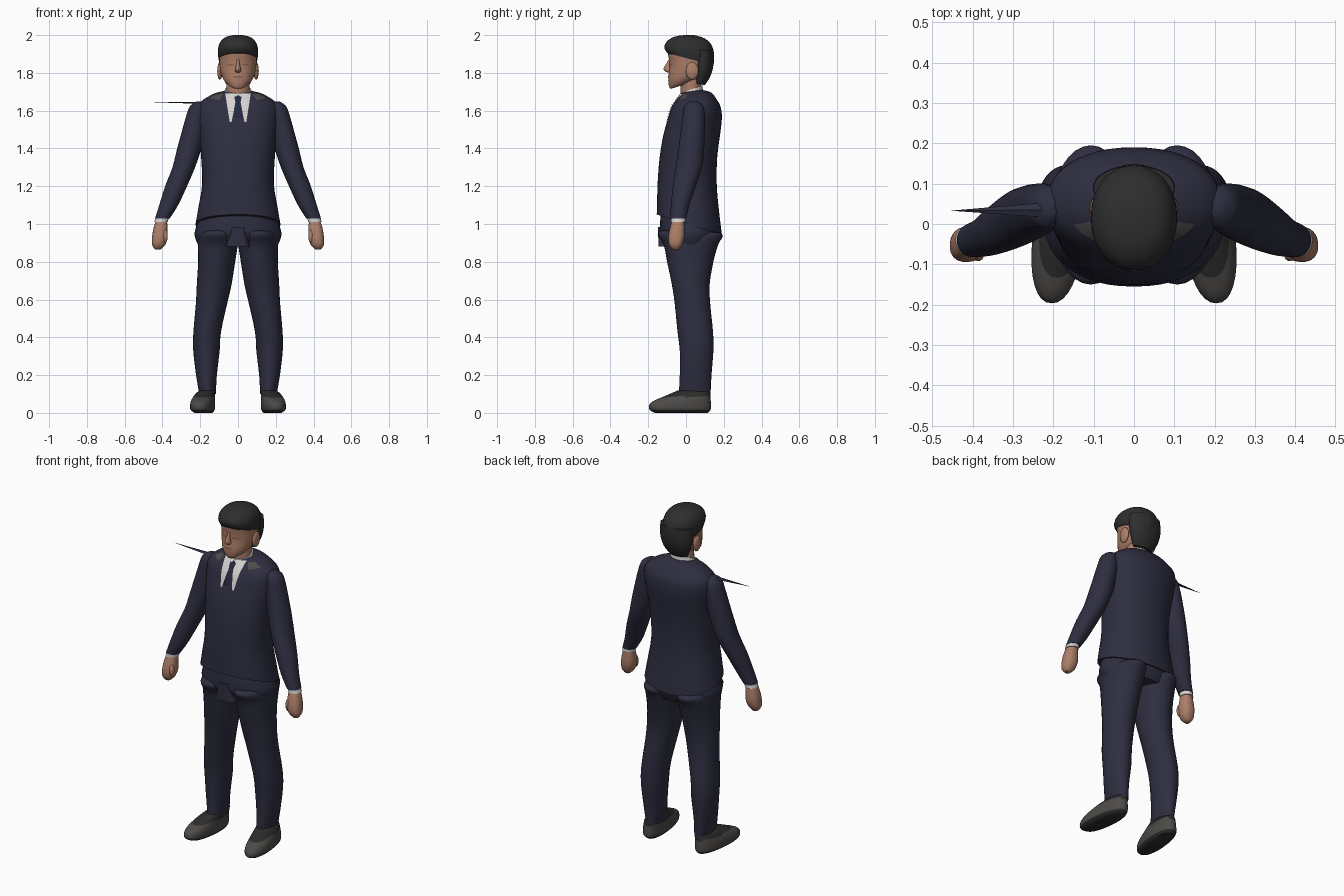
import bpy
import bmesh
import math
from mathutils import Vector
from mathutils.bvhtree import BVHTree

default_cube = bpy.data.objects.get("Cube")
if default_cube:
    bpy.data.objects.remove(default_cube, do_unlink=True)


def make_material(name, red, green, blue):
    material = bpy.data.materials.new(name)
    material.use_nodes = True
    color = (red, green, blue, 1)
    material.diffuse_color = color
    material.node_tree.nodes["Principled BSDF"].inputs["Base Color"].default_value = color
    return material


suit = make_material("navy suit", .027, .027, .052)
tie_blue = make_material("tie navy", .018, .021, .05)
skin = make_material("skin", .42, .21, .14)
skin_dark = make_material("skin shade", .27, .12, .08)
hair_black = make_material("hair", .026, .027, .026)
white = make_material("shirt white", .66, .65, .63)
shoe_grey = make_material("shoe grey", .075, .07, .065)
shoe_black = make_material("shoe black", .025, .025, .024)


def finish(name, bm, *materials, angle=50):
    """Turn a bmesh into a smooth object with sharp creases."""
    bmesh.ops.recalc_face_normals(bm, faces=bm.faces[:])
    mesh = bpy.data.meshes.new(name)
    bm.to_mesh(mesh)
    bm.free()
    for material in materials:
        mesh.materials.append(material)
    for polygon in mesh.polygons:
        polygon.use_smooth = True
    mesh.set_sharp_from_angle(angle=math.radians(angle))
    obj = bpy.data.objects.new(name, mesh)
    bpy.context.collection.objects.link(obj)
    return obj


def blend(a, b, c, d, t):
    """Catmull-Rom blend between b and c."""
    return b + t / 2 * (c - a + t * (2 * a - 5 * b + 4 * c - d + t * (3 * (b - c) + d - a)))


def loft(name, rows, *materials, side=1, steps=3, power=1, skew=0, count=32):
    """Skin oval rings given as centre x, half width, front y, back y, front z, back z."""
    rows = [row if len(row) == 6 else (*row, row[-1]) for row in rows]
    padded = [rows[0], *rows, rows[-1]]
    smooth_rows = []
    for i in range(len(rows) - 1):
        for step in range(steps):
            smooth_rows.append([blend(*v, step / steps) for v in zip(*padded[i:i + 4])])
    smooth_rows.append(rows[-1])
    bm = bmesh.new()
    rings = []
    for cx, half, front, back, z_front, z_back in smooth_rows:
        ring = []
        for k in range(count):
            a = math.tau * k / count
            c, s = (math.copysign(abs(f(a)) ** power, f(a)) for f in (math.cos, math.sin))
            y = (front + back) / 2 + s * (back - front) / 2
            z = z_front + (z_back - z_front) * (s + 1) / 2
            ring.append(bm.verts.new((side * (cx + half * c + skew * y), y, z)))
        rings.append(ring)
    for low, high in zip(rings, rings[1:]):
        for k in range(count):
            n = (k + 1) % count
            bm.faces.new((low[k], low[n], high[n], high[k]))
    bm.faces.new(rings[0])
    bm.faces.new(rings[-1])
    return finish(name, bm, *materials)


def ball(name, center, size, material):
    bm = bmesh.new()
    bmesh.ops.create_uvsphere(bm, u_segments=16, v_segments=10, radius=1)
    for vert in bm.verts:
        vert.co = Vector(center) + vert.co * Vector(size)
    return finish(name, bm, material)


def patch(name, target, corners, material, side=1, lift=.004, n=8):
    """Lay a four-cornered plate on the front of another part."""
    tree = BVHTree.FromPolygons([v.co for v in target.data.vertices],
                                [p.vertices for p in target.data.polygons])
    a, b, c, d = (Vector(corner) for corner in corners)
    bm = bmesh.new()
    grid = []
    for i in range(n + 1):
        for j in range(n + 1):
            x, z = a.lerp(b, i / n).lerp(d.lerp(c, i / n), j / n)
            hit = tree.ray_cast(Vector((side * x, -1, z)), Vector((0, 1, 0)))[0]
            y = hit.y if hit else 0
            grid.append(bm.verts.new((side * x, y - lift, z)))
    for i in range(n):
        for j in range(n):
            k = i * (n + 1) + j
            bm.faces.new((grid[k], grid[k + 1], grid[k + n + 2], grid[k + n + 1]))
    obj = finish(name, bm, material)
    if sum(p.normal.y for p in obj.data.polygons) > 0:
        obj.data.flip_normals()
    return obj


# Jacket body, with a hem that drops towards the back
jacket = loft("jacket", [
    (0, .225, -.155, .19, 1.05, .945), (0, .21, -.153, .177, 1.12, 1.05),
    (0, .19, -.15, .163, 1.22, 1.2), (0, .195, -.14, .165, 1.35),
    (0, .205, -.12, .18, 1.47), (0, .215, -.095, .19, 1.56),
    (0, .213, -.075, .183, 1.62), (0, .188, -.052, .165, 1.655),
    (0, .13, -.032, .135, 1.682, 1.695), (0, .075, -.025, .085, 1.695, 1.71)],
    suit, power=.9, count=48)

# Trouser seat and fly
loft("trouser_seat", [
    (0, .19, -.13, .16, 1.08), (0, .22, -.138, .172, 1.0, .98),
    (0, .23, -.135, .175, .94), (0, .21, -.1, .15, .885)], suit)
loft("trouser_fly", [(0, .065, -.146, 0, .88), (0, .035, -.148, 0, .985)],
     suit, steps=1, power=.5)

# Neck, collar and head
loft("neck", [(0, .064, -.028, .08, 1.66), (0, .06, -.03, .08, 1.77)], skin)
loft("shirt_collar", [(0, .078, -.036, .092, 1.67, 1.69),
                      (0, .069, -.032, .086, 1.69, 1.735)], white)
head = loft("head", [
    (0, .028, -.082, -.035, 1.715, 1.73), (0, .05, -.09, .01, 1.73, 1.74),
    (0, .074, -.094, .06, 1.76), (0, .088, -.092, .1, 1.79),
    (0, .096, -.088, .12, 1.83), (0, .099, -.09, .13, 1.87),
    (0, .1, -.095, .13, 1.91), (0, .085, -.08, .115, 1.95)], skin)
loft("nose", [(0, .012, -.1, -.07, 1.803), (0, .017, -.114, -.07, 1.812),
              (0, .014, -.118, -.07, 1.825), (0, .009, -.104, -.07, 1.85),
              (0, .008, -.088, -.07, 1.875)], skin, count=16)
patch("mouth", head, [(-.03, 1.773), (.03, 1.773), (.024, 1.783), (-.024, 1.783)],
      skin_dark, lift=.002)

# Hair, with the fringe cut above the face and the nape behind the ears
loft("hair_nape", [(0, .062, .045, .1, 1.745, 1.735), (0, .088, .043, .128, 1.8, 1.78),
                   (0, .101, .035, .145, 1.86, 1.84), (0, .1, .035, .145, 1.92)], hair_black)
loft("hair_cap", [(0, .103, -.1, .146, 1.905, 1.84), (0, .107, -.115, .149, 1.935, 1.89),
                  (0, .098, -.1, .137, 1.968, 1.945), (0, .07, -.06, .1, 1.992, 1.982),
                  (0, .025, -.01, .045, 2, 2)], hair_black, power=.95)

# Tie with a knot
patch("tie_knot", jacket, [(-.02, 1.675), (.02, 1.675), (.013, 1.64), (-.013, 1.64)],
      tie_blue, lift=.009)
patch("tie_blade", jacket, [(-.011, 1.645), (.011, 1.645), (.022, 1.56), (-.022, 1.56)],
      tie_blue, lift=.007)

for label, side in (("left", 1), ("right", -1)):
    # Face details
    ball(label + "_ear", (side * .096, .033, 1.81), (.014, .034, .046), skin)
    patch(label + "_eye", head, [(.02, 1.838), (.055, 1.838), (.055, 1.847), (.02, 1.847)],
          skin_dark, side, .002)

    # Shirt front and collar shading
    patch(label + "_shirt_front", jacket,
          [(.005, 1.69), (.068, 1.692), (.044, 1.54), (.034, 1.54)], white, side)
    patch(label + "_collar_patch", jacket,
          [(.078, 1.688), (.11, 1.688), (.15, 1.667), (.1, 1.655)], shoe_grey, side)

    # Sleeve, cuff and fist
    loft(label + "_sleeve", [
        (.205, .015, .02, .06, 1.648), (.214, .04, -.008, .09, 1.625),
        (.222, .053, -.018, .1, 1.57), (.24, .06, -.03, .1, 1.48),
        (.258, .064, -.04, .096, 1.4), (.287, .06, -.055, .085, 1.3),
        (.328, .058, -.07, .052, 1.2), (.367, .05, -.08, .018, 1.1),
        (.4, .039, -.082, .002, 1.03)], suit, side=side)
    loft(label + "_cuff", [(.398, .034, -.077, -.003, 1.05),
                           (.407, .036, -.079, -.002, 1.01)], white, side=side)
    loft(label + "_hand", [
        (.404, .027, -.07, -.012, 1.03), (.41, .037, -.085, -.008, .98),
        (.414, .041, -.094, -.008, .93), (.42, .035, -.09, -.02, .89),
        (.424, .016, -.072, -.038, .866)], skin, side=side, power=.85)
    ball(label + "_thumb", (side * .386, -.077, .935), (.014, .015, .036), skin)

    # Trouser leg with a flared top
    loft(label + "_trouser_leg", [
        (.105, .085, -.13, .18, .965, .955), (.107, .1, -.15, .195, .945, .935),
        (.107, .105, -.118, .17, .89), (.113, .098, -.1, .145, .8),
        (.126, .092, -.075, .125, .68), (.14, .083, -.06, .128, .58),
        (.163, .073, -.045, .143, .43), (.167, .07, -.033, .145, .33),
        (.167, .055, -.033, .135, .2), (.161, .044, -.038, .13, .1)], suit, side=side)

    # Shoe with a dark sole and tongue
    shoe = loft(label + "_shoe", [
        (.18, .045, -.165, .115, 0), (.184, .061, -.192, .13, .016),
        (.184, .064, -.195, .132, .04), (.182, .06, -.175, .13, .062, .08),
        (.175, .052, -.11, .128, .09, .11), (.165, .042, -.045, .122, .118, .12)],
        shoe_grey, shoe_black, side=side, power=.9, skew=-.1)
    for face in shoe.data.polygons:
        face.material_index = int(face.center.z < .016 or face.center.z > .085)

# Thin stray sliver of cloth at the right shoulder
bm = bmesh.new()
tip = bm.verts.new((-.455, .033, 1.645))
root = [bm.verts.new(p) for p in ((-.2, .015, 1.638), (-.2, .055, 1.636), (-.2, .035, 1.645))]
for k in range(3):
    bm.faces.new((tip, root[k], root[k - 1]))
bm.faces.new(root)
finish("shoulder_sliver", bm, suit, angle=10)
